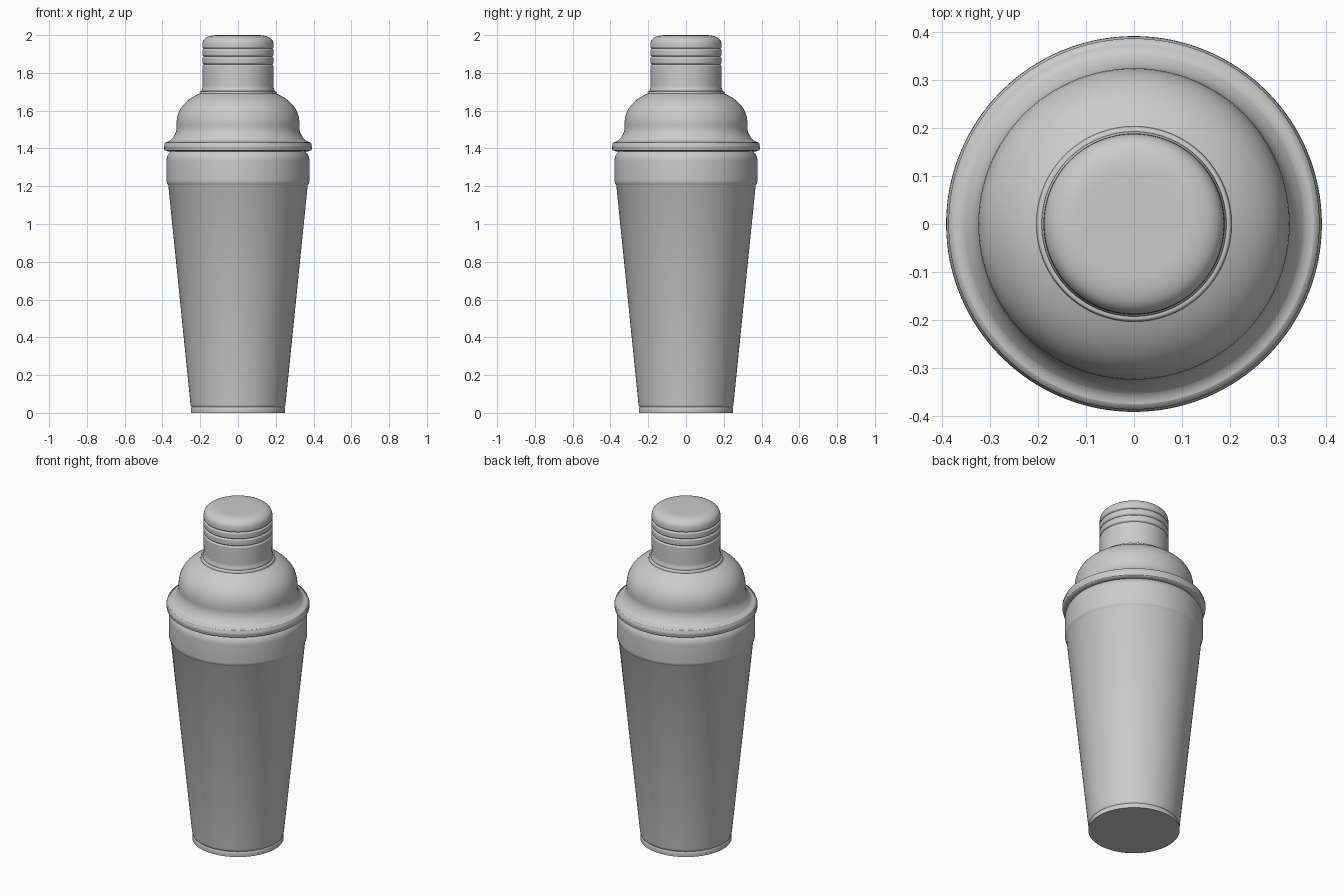
import bpy, bmesh, math
from mathutils import Vector

if "Cube" in bpy.data.objects:
    bpy.data.objects.remove(bpy.data.objects["Cube"])

SEGMENTS = 128


def rounded(points):
    """Points are (radius, z) or (radius, z, cut): cut rounds that corner."""
    out = []
    for i, p in enumerate(points):
        c = Vector(p[:2])
        if len(p) == 2:
            out.append(c)
            continue
        before, after = Vector(points[i - 1][:2]), Vector(points[i + 1][:2])
        a = c + (before - c).normalized() * min(p[2], (before - c).length * 0.98)
        b = c + (after - c).normalized() * min(p[2], (after - c).length * 0.98)
        n = 12 if p[2] > 0.03 else 5
        for k in range(n + 1):
            t = k / n
            out.append(a * (1 - t) ** 2 + c * (2 * t * (1 - t)) + b * t * t)
    return out


def lathe(name, points):
    bm = bmesh.new()
    verts = [bm.verts.new((r, 0, z)) for r, z in rounded(points)]
    edges = [bm.edges.new(pair) for pair in zip(verts, verts[1:])]
    bmesh.ops.spin(bm, geom=verts + edges, cent=(0, 0, 0), axis=(0, 0, 1),
                   angle=math.tau, steps=SEGMENTS)
    bmesh.ops.remove_doubles(bm, verts=bm.verts, dist=0.0001)
    bmesh.ops.recalc_face_normals(bm, faces=bm.faces)
    mesh = bpy.data.meshes.new(name)
    bm.to_mesh(mesh)
    bm.free()
    obj = bpy.data.objects.new(name, mesh)
    bpy.context.collection.objects.link(obj)
    bpy.context.view_layer.objects.active = obj
    obj.select_set(True)
    bpy.ops.object.shade_smooth_by_angle(angle=math.radians(32))
    obj.select_set(False)


# Tapered tumbler with foot ring and collar band
lathe("tumbler", [
    (0, 0), (0.25, 0), (0.25, 0.022, 0.006), (0.246, 0.03),
    (0.251, 0.04, 0.006), (0.369, 1.205), (0.378, 1.22, 0.01),
    (0.378, 1.36, 0.025), (0.355, 1.387), (0, 1.387)])

# Domed lid with rolled rim
lathe("lid", [
    (0, 1.384), (0.366, 1.384), (0.388, 1.386, 0.022),
    (0.393, 1.411, 0.022), (0.385, 1.436, 0.022), (0.362, 1.438, 0.014),
    (0.323, 1.475, 0.05), (0.325, 1.52), (0.33, 1.635, 0.14),
    (0.204, 1.69), (0.202, 1.702, 0.005), (0.185, 1.704), (0, 1.704)])

# Cap with skirt, grip grooves and rounded top
cap = [(0, 1.70), (0.193, 1.70), (0.193, 1.71, 0.006), (0.187, 1.725, 0.01)]
for z in (1.845, 1.887, 1.928):
    cap += [(0.189, z - 0.007, 0.003), (0.182, z), (0.189, z + 0.007, 0.003)]
cap += [(0.188, 1.95), (0.185, 2.0, 0.08), (0.09, 2.0), (0, 2.0)]
lathe("cap", cap)
